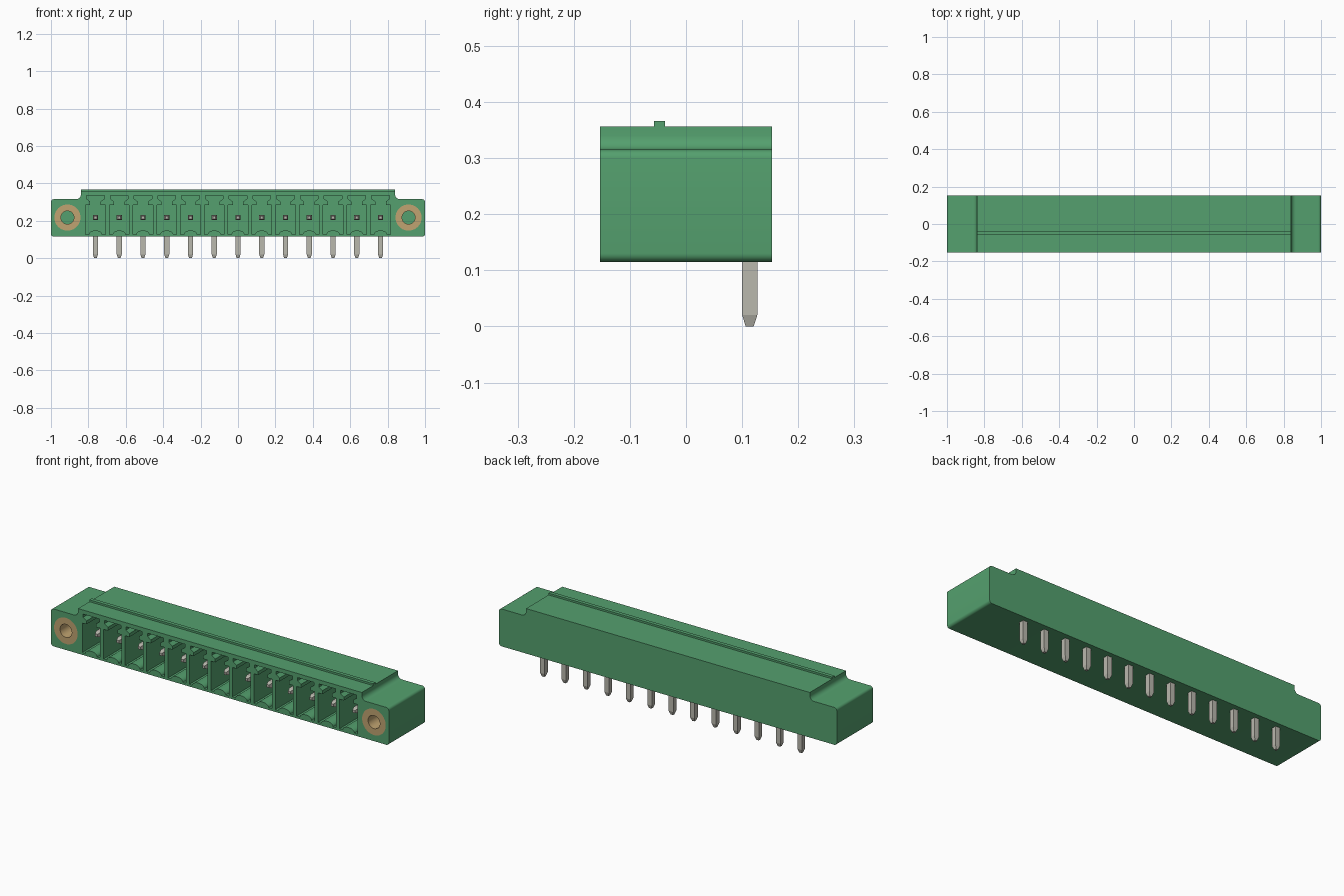
import bpy, bmesh, math

cube = bpy.data.objects.get("Cube")
if cube:
    bpy.data.objects.remove(cube, do_unlink=True)

PITCH, COUNT = 0.127, 13
FRONT, BACK = -0.153, 0.153
PIN_Z, PIN_Y, HALF = 0.217, 0.1135, 0.0135
PIN_XS = [(i - COUNT // 2) * PITCH for i in range(COUNT)]
SCREW_X = 0.912


def material(name, rgb):
    m = bpy.data.materials.new(name)
    m.use_nodes = True
    m.diffuse_color = (*rgb, 1)
    m.node_tree.nodes["Principled BSDF"].inputs["Base Color"].default_value = (*rgb, 1)
    return m


GREEN = material("housing green", (0.089, 0.352, 0.156))
METAL = material("tin grey", (0.49, 0.48, 0.42))
BRASS = material("brass tan", (0.53, 0.37, 0.165))


def finish(name, bm, mat, smooth=True):
    bmesh.ops.recalc_face_normals(bm, faces=bm.faces)
    me = bpy.data.meshes.new(name)
    bm.to_mesh(me)
    bm.free()
    me.materials.append(mat)
    ob = bpy.data.objects.new(name, me)
    bpy.context.collection.objects.link(ob)
    if smooth:
        shade(ob)
    return ob


def shade(ob):
    bpy.ops.object.select_all(action='DESELECT')
    ob.select_set(True)
    bpy.context.view_layer.objects.active = ob
    bpy.ops.object.shade_smooth_by_angle(angle=math.radians(30))


def loft(bm, rings):
    """Skin a list of matching rings and cap both ends."""
    vs = [[bm.verts.new(p) for p in r] for r in rings]
    n = len(vs[0])
    for a, b in zip(vs, vs[1:]):
        for i in range(n):
            j = (i + 1) % n
            bm.faces.new((a[i], a[j], b[j], b[i]))
    bm.faces.new(vs[0])
    bm.faces.new(vs[-1])


def prism(bm, pts, y0, y1):
    loft(bm, [[(x, y, z) for x, z in pts] for y in (y0, y1)])


def arc(cx, cz, r, a0, a1, n=6):
    return [(cx + r * math.cos(math.radians(a0 + (a1 - a0) * i / n)),
             cz + r * math.sin(math.radians(a0 + (a1 - a0) * i / n)))
            for i in range(n + 1)]


def mirrored(half):
    """Close a right-hand outline, listed bottom to top, across x = 0."""
    return half + [(-x, z) for x, z in reversed(half)]


# housing outline: rounded flanges, fillet up to the raised middle
R, F = 0.015, 0.025
outline = mirrored(arc(1 - R, 0.115 + R, R, -90, 0)
                   + arc(1 - R, 0.315 - R, R, 0, 90)
                   + arc(0.84 + F, 0.315 + F, F, 270, 180)
                   + [(0.84, 0.356)])
bm = bmesh.new()
prism(bm, outline, FRONT, BACK)
housing = finish("housing", bm, GREEN, smooth=False)

# contact chambers with a keyed top slot and a humped floor, plus screw bores
hump = [(0.035 * math.sin(math.radians(a)), 0.127 + 0.021 * math.cos(math.radians(a)))
        for a in (15, 30, 45, 60, 75, 90)]
chamber = mirrored(hump + [(0.053, 0.127), (0.053, 0.285), (0.028, 0.285),
                           (0.028, 0.303), (0.048, 0.317), (0.048, 0.334)])
bm = bmesh.new()
for x in PIN_XS:
    prism(bm, [(x + px, pz) for px, pz in chamber], FRONT - 0.05, 0.08)
for s in (-1, 1):
    prism(bm, arc(s * SCREW_X, PIN_Z, 0.07, 0, 360, 40)[:-1], FRONT - 0.05, 0.06)
cutter = finish("chamber_cutter", bm, GREEN, smooth=False)
cutter.hide_render = True
mod = housing.modifiers.new("chambers", 'BOOLEAN')
mod.operation, mod.solver, mod.object = 'DIFFERENCE', 'EXACT', cutter
bpy.ops.object.select_all(action='DESELECT')
housing.select_set(True)
bpy.context.view_layer.objects.active = housing
bpy.ops.object.modifier_apply(modifier=mod.name)
bpy.data.objects.remove(cutter, do_unlink=True)
shade(housing)

# raised rib along the top
bm = bmesh.new()
prism(bm, [(-0.84, 0.35), (0.84, 0.35), (0.84, 0.366), (-0.84, 0.366)], -0.057, -0.037)
finish("top_rib", bm, GREEN, smooth=False)

# threaded flange bushings
for side, s in (("left", 1), ("right", -1)):
    bm = bmesh.new()
    loops = [[bm.verts.new((x, y, z)) for x, z in
              arc(s * SCREW_X, PIN_Z, r, 0, 360, 40)[:-1]]
             for r, y in ((0.07, FRONT), (0.07, 0.06), (0.035, 0.06), (0.035, FRONT))]
    for k in range(4):
        a, b = loops[k], loops[(k + 1) % 4]
        for i in range(40):
            j = (i + 1) % 40
            bm.faces.new((a[i], a[j], b[j], b[i]))
    finish(side + "_bushing", bm, BRASS)


# right-angle pins with tapered tips
SQUARE = [(-1, -1), (1, -1), (1, 1), (-1, 1)]
for n, x in enumerate(PIN_XS, 1):
    bm = bmesh.new()
    loft(bm, [[(x + u * h, PIN_Y + v * h, z) for u, v in SQUARE]
              for z, h in ((0, 0.007), (0.02, HALF), (PIN_Z - HALF, HALF))])
    loft(bm, [[(x + u * h, y, PIN_Z + v * h) for u, v in SQUARE]
              for y, h in ((-0.11, 0.007), (-0.09, HALF), (PIN_Y + HALF, HALF))])
    finish(f"pin_{n}", bm, METAL, smooth=False)
